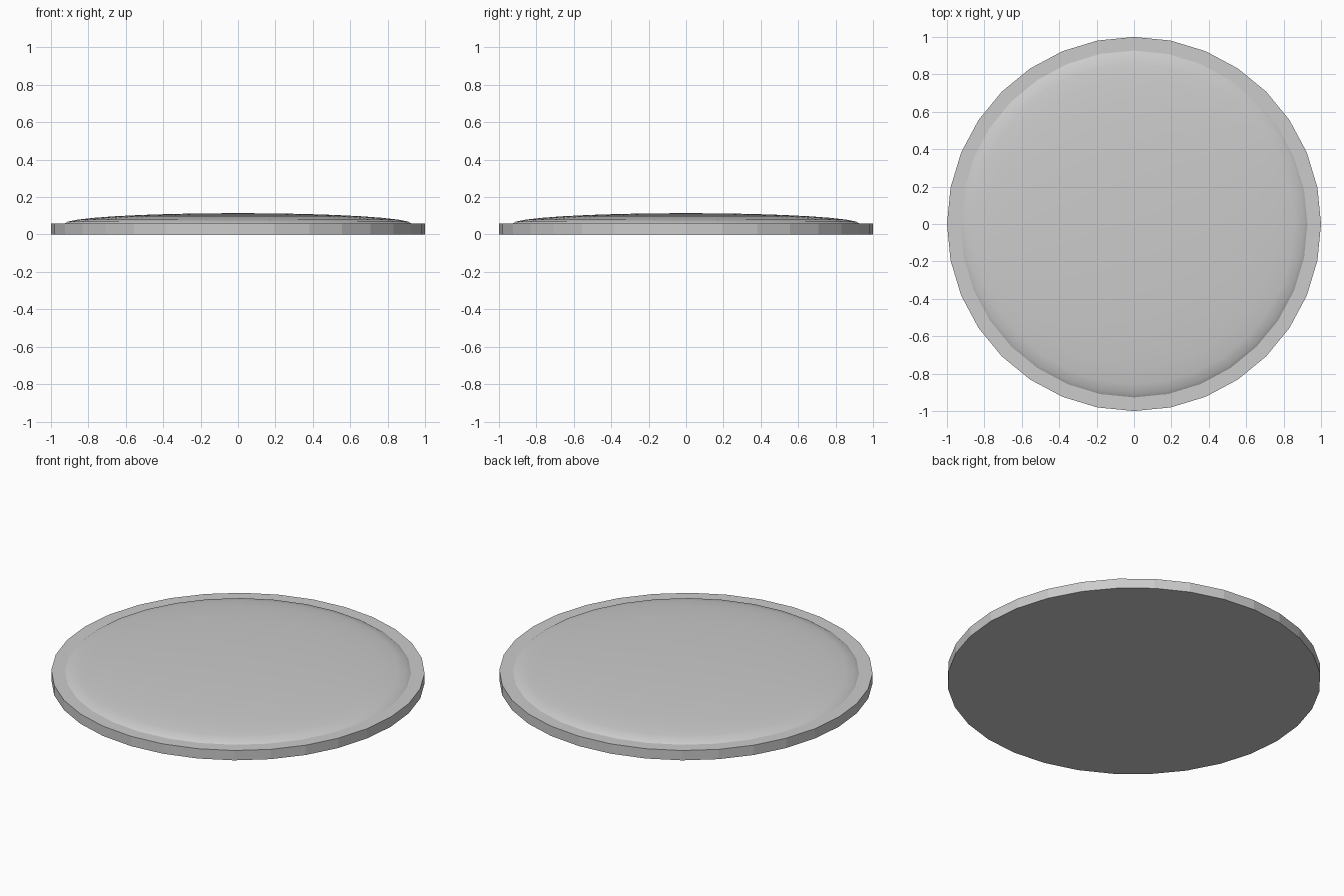
import bpy, bmesh
from math import sin, cos, pi

if "Cube" in bpy.data.objects:
    bpy.data.objects.remove(bpy.data.objects["Cube"])

SIDES = 32
RIM_Z = 0.058

# flat base disc, faceted
bpy.ops.mesh.primitive_cylinder_add(vertices=SIDES, radius=1, depth=RIM_Z,
                                    location=(0, 0, RIM_Z / 2))
bpy.context.object.name = "base_disc"

# shallow smooth dome on top
R, H, RINGS = 0.927, 0.056, 8
bm = bmesh.new()
rings = []
for i in range(RINGS):
    a = i / RINGS * pi / 2
    rings.append([bm.verts.new((R * cos(a) * cos(2 * pi * j / SIDES),
                                R * cos(a) * sin(2 * pi * j / SIDES),
                                RIM_Z + H * sin(a))) for j in range(SIDES)])
pole = bm.verts.new((0, 0, RIM_Z + H))
for j in range(SIDES):
    k = (j + 1) % SIDES
    for lo, hi in zip(rings, rings[1:]):
        bm.faces.new((lo[j], lo[k], hi[k], hi[j]))
    bm.faces.new((rings[-1][j], rings[-1][k], pole))
for f in bm.faces:
    f.smooth = True
mesh = bpy.data.meshes.new("dome")
bm.to_mesh(mesh)
bm.free()
bpy.context.collection.objects.link(bpy.data.objects.new("dome", mesh))
